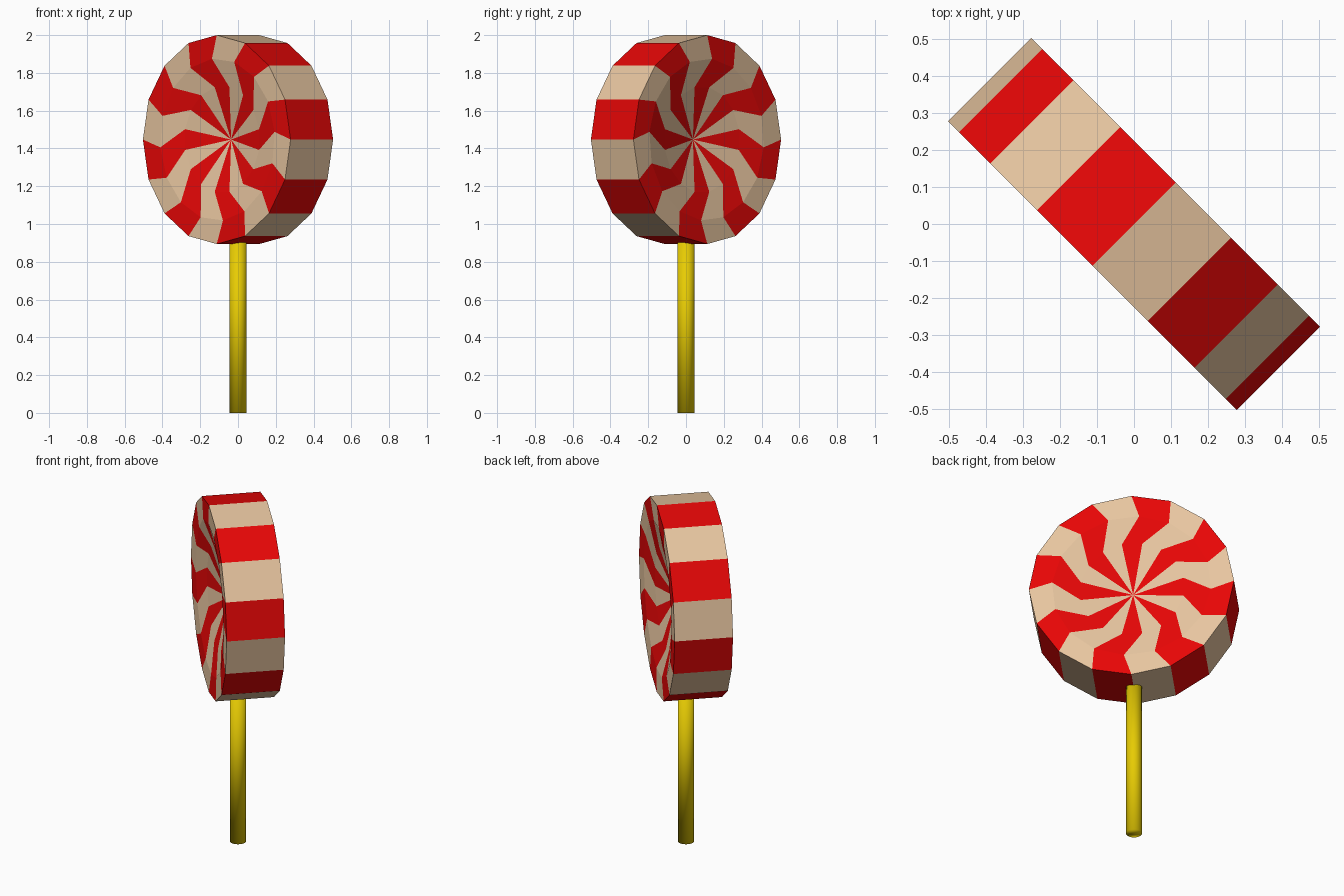
import bpy, bmesh
from math import sin, cos, radians
from mathutils import Vector

if "Cube" in bpy.data.objects:
    bpy.data.objects.remove(bpy.data.objects["Cube"])


def material(name, rgb):
    m = bpy.data.materials.new(name)
    m.diffuse_color = (*rgb, 1)
    m.use_nodes = True
    m.node_tree.nodes["Principled BSDF"].inputs["Base Color"].default_value = m.diffuse_color
    return m


red = material("red", (0.80, 0.002, 0.002))
cream = material("cream", (0.80, 0.56, 0.35))
yellow = material("yellow", (0.80, 0.60, 0.001))

SIDES = 16
CENTRE = Vector((0, 0, 1.447))
AXIS = Vector((1, 1, 0)).normalized()      # disc faces diagonally
ACROSS = Vector((-1, 1, 0)).normalized()
# radius, half thickness, twist in degrees: rim to inner ring of the dished face
RINGS = [(0.553, 0.159, 0), (0.43, 0.154, 5.5), (0.282, 0.119, -11.25)]
HUB = 0.052

# Candy disc: striped rim with a dished swirl on both faces
bm = bmesh.new()


def ring(radius, depth, twist):
    verts = []
    for i in range(SIDES):
        t = radians(360 * i / SIDES + twist)
        verts.append(bm.verts.new(CENTRE + Vector((0, 0, radius * cos(t)))
                                  + ACROSS * radius * sin(t) + AXIS * depth))
    return verts


def face(verts, i):
    bm.faces.new(verts).material_index = i % 2


rims = []
for side in (1, -1):
    loops = [ring(r, d * side, t) for r, d, t in RINGS]
    hub = bm.verts.new(CENTRE + AXIS * HUB * side)
    rims.append(loops[0])
    for i in range(SIDES):
        j = (i + 1) % SIDES
        for a, b in zip(loops, loops[1:]):
            face((a[i], a[j], b[j], b[i]), i)
        face((loops[-1][i], loops[-1][j], hub), i)
for i in range(SIDES):
    j = (i + 1) % SIDES
    face((rims[0][i], rims[0][j], rims[1][j], rims[1][i]), i)
bmesh.ops.recalc_face_normals(bm, faces=bm.faces)

mesh = bpy.data.meshes.new("candy_disc")
bm.to_mesh(mesh)
bm.free()
mesh.materials.append(red)
mesh.materials.append(cream)
disc = bpy.data.objects.new("candy_disc", mesh)
bpy.context.collection.objects.link(disc)

# Stick, smooth all over
TOP = 0.95
bpy.ops.mesh.primitive_cylinder_add(vertices=32, radius=0.044, depth=TOP,
                                    location=(0, 0, TOP / 2))
stick = bpy.context.object
stick.name = "stick"
stick.data.materials.append(yellow)
bpy.ops.object.shade_smooth()
